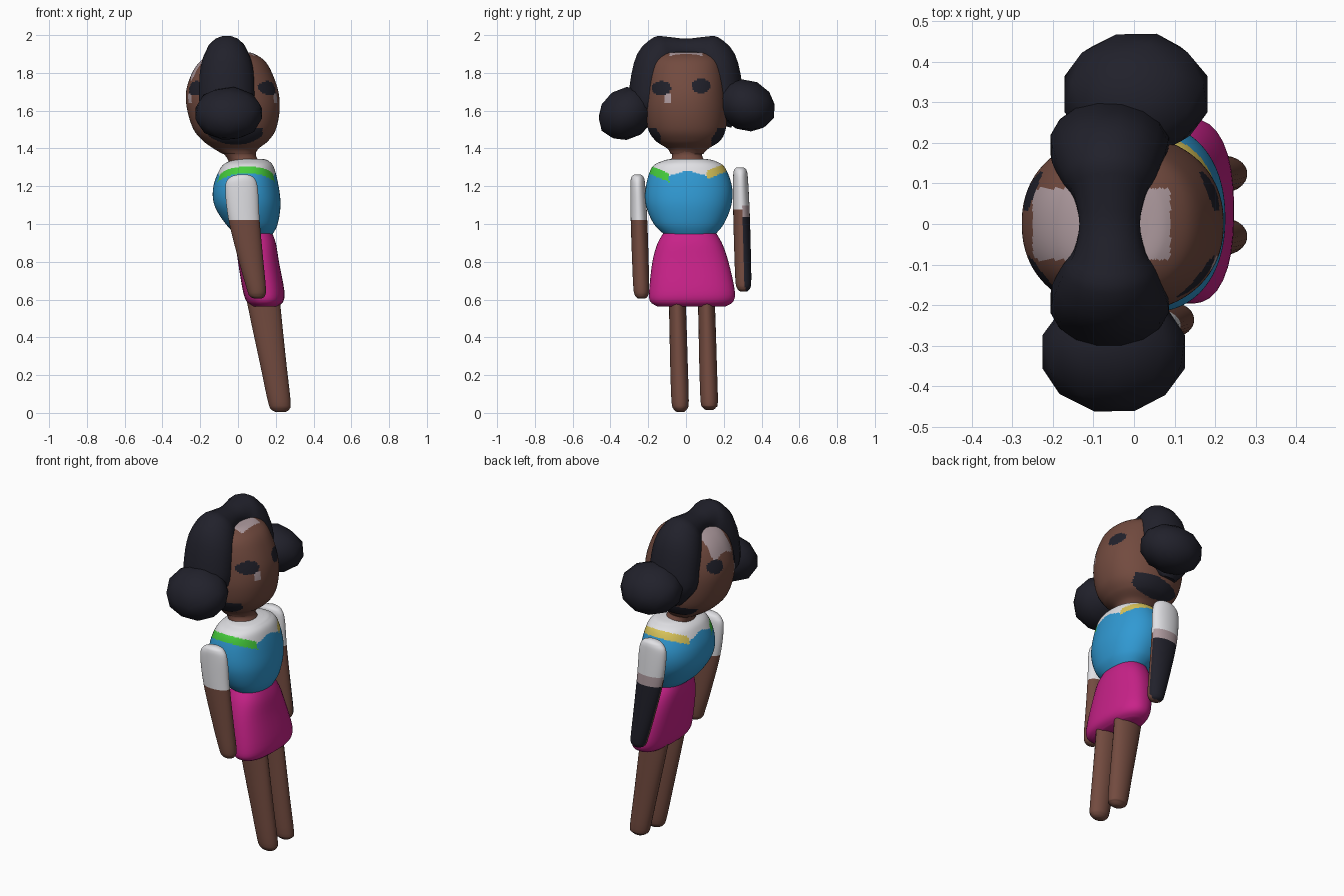
import bpy, bmesh, math
from mathutils import Vector, Matrix

if "Cube" in bpy.data.objects:
    bpy.data.objects.remove(bpy.data.objects["Cube"])

COLOURS = [("skin_brown", (.17, .070, .050)), ("black", (.015, .015, .024)),
           ("white", (.75, .75, .78)), ("blue", (.03, .32, .65)),
           ("magenta", (.58, .016, .25)), ("green", (.06, .61, .045)),
           ("yellow", (.68, .54, .10)), ("pale_pink", (.43, .33, .35))]
MATS = []
for name, c in COLOURS:
    m = bpy.data.materials.new(name)
    m.diffuse_color = (*c, 1)
    m.use_nodes = True
    m.node_tree.nodes["Principled BSDF"].inputs["Base Color"].default_value = m.diffuse_color
    MATS.append(m)
SKIN, BLACK, WHITE, BLUE, MAGENTA, GREEN, YELLOW, PINK = range(8)


def finish(name, bm, rule, angle=60):
    """Turn the bmesh into an object, colouring faces by rule(centre, normal)."""
    bmesh.ops.recalc_face_normals(bm, faces=bm.faces)
    for f in bm.faces:
        f.material_index = rule(f.calc_center_median(), f.normal) if callable(rule) else rule
    me = bpy.data.meshes.new(name)
    bm.to_mesh(me)
    bm.free()
    for m in MATS:
        me.materials.append(m)
    ob = bpy.data.objects.new(name, me)
    bpy.context.collection.objects.link(ob)
    bpy.context.view_layer.objects.active = ob
    ob.select_set(True)
    bpy.ops.object.shade_smooth_by_angle(angle=math.radians(angle))
    ob.select_set(False)
    return ob


def spline(keys, steps):
    """Catmull-Rom interpolation of section tuples."""
    out = []
    for i in range(len(keys) - 1):
        p = [keys[max(i - 1, 0)], keys[i], keys[i + 1], keys[min(i + 2, len(keys) - 1)]]
        for s in range(steps):
            t = s / steps
            out.append([b + .5 * t * (c - a + t * (2 * a - 5 * b + 4 * c - d + t * (3 * (b - c) + d - a)))
                        for a, b, c, d in zip(*p)])
    return out + [list(keys[-1])]


def loft(name, keys, rule, sides=32, steps=4, power=2.0):
    """Skin rings given as centre(3), u axis(3), v axis(3)."""
    bm = bmesh.new()
    rings = []
    for k in spline(keys, steps):
        c, u, v = Vector(k[:3]), Vector(k[3:6]), Vector(k[6:])
        ring = []
        for i in range(sides):
            a = 2 * math.pi * (i + .5) / sides
            ca, sa = math.cos(a), math.sin(a)
            r = (abs(ca) ** power + abs(sa) ** power) ** (-1 / power)
            ring.append(bm.verts.new(c + (u * ca + v * sa) * r))
        rings.append(ring)
    for a, b in zip(rings, rings[1:]):
        for i in range(sides):
            j = (i + 1) % sides
            bm.faces.new((a[i], a[j], b[j], b[i]))
    bm.faces.new(rings[0])
    bm.faces.new(rings[-1])
    return finish(name, bm, rule)


def span(z, x0, x1, y0, y1):
    """Horizontal section from its x and y limits."""
    return ((x0 + x1) / 2, (y0 + y1) / 2, z, (x1 - x0) / 2, 0, 0, 0, (y1 - y0) / 2, 0)


# Head, with the face painted on both front and back
def head_rule(c, n):
    if abs(c.x + .03) > .08:
        for ey, ez in ((-.13, 1.72), (.08, 1.73)):
            if ((c.y - ey) / .05) ** 2 + ((c.z - ez) / .038) ** 2 < 1:
                return BLACK
        if abs(c.y + .093) < .018 and abs(c.z - 1.667) < .024:
            return PINK
    if abs(c.y) > .135 and 1.40 < c.z < 1.505 - .15 * max(0, -c.x) and -.18 < c.x < .13:
        return BLACK
    if -.25 < c.x < .09 and abs(c.y) < .088 and c.z > 1.76:
        return PINK
    return SKIN


loft("head", [span(1.91, -.07, .03, -.06, .06), span(1.903, -.13, .08, -.125, .125),
              span(1.865, -.195, .14, -.175, .175), span(1.80, -.243, .18, -.20, .20),
              span(1.70, -.275, .214, -.213, .215), span(1.60, -.268, .22, -.217, .22),
              span(1.50, -.235, .20, -.20, .21), span(1.44, -.185, .16, -.16, .18),
              span(1.40, -.13, .11, -.10, .12), span(1.37, -.08, .09, -.08, .09)],
     head_rule, sides=144, steps=12, power=2.2)
loft("neck", [span(1.41, -.11, .11, -.10, .11), span(1.37, -.075, .095, -.075, .085),
              span(1.33, -.05, .11, -.08, .10), span(1.28, -.05, .12, -.08, .10)], SKIN, sides=20)

# Hair band arching over the head, with lobes at each side
half = [(.07, 1.91, 20, .088, .09), (.11, 1.89, 32, .118, .115), (.16, 1.82, 50, .13, .14),
        (.19, 1.73, 85, .11, .148), (.20, 1.62, 97, .10, .14), (.20, 1.52, 105, .04, .06)]
mid = (0, 1.92, 0, .062, .076)
band = [(-y, z, -a, r, w) for y, z, a, r, w in reversed(half)] + [mid] + half
loft("hair_band",
     [(-.06, y, z, w, 0, 0, 0, r * math.sin(math.radians(a)), r * math.cos(math.radians(a)))
      for y, z, a, r, w in band], BLACK, sides=16, steps=3)

# Hair bunches
for side, loc, tilt in (("right", (-.05, -.315, 1.585), 35), ("left", (.005, .32, 1.628), -25)):
    bm = bmesh.new()
    bmesh.ops.create_icosphere(bm, subdivisions=2, radius=1)
    M = Matrix.Translation(loc) @ Matrix.Rotation(math.radians(tilt), 4, 'X') \
        @ Matrix.Diagonal((.185, .16, .135, 1))
    bmesh.ops.transform(bm, matrix=M, verts=bm.verts)
    finish("hair_bunch_" + side, bm, BLACK)


# Top, with a coloured shoulder stripe under a white yoke
def top_rule(c, n):
    ay = abs(c.y - .01)
    if ay < .10:
        return WHITE if c.z > 1.278 - .3 * max(0, ay - .02) else BLUE
    low = 1.223 + .42 * (ay - .1) + (.012 if c.y > 0 else 0)
    if c.z < low:
        return BLUE
    if c.z > low + .045:
        return WHITE
    return GREEN if c.y < 0 else YELLOW


loft("top", [span(1.345, .0, .13, -.07, .10), span(1.335, -.04, .16, -.12, .15),
             span(1.30, -.09, .19, -.18, .205), span(1.20, -.13, .215, -.212, .243),
             span(1.10, -.125, .225, -.212, .24), span(1.00, -.065, .21, -.17, .20),
             span(.94, .0, .18, -.11, .15)], top_rule, sides=144, steps=16, power=2.2)

# Skirt
loft("skirt", [span(.965, -.01, .175, -.11, .15), span(.90, -.012, .20, -.15, .19),
               span(.80, .0, .217, -.178, .225), span(.65, .025, .245, -.195, .258),
               span(.59, .045, .24, -.19, .25), span(.563, .075, .21, -.15, .21)],
     MAGENTA, sides=36, power=2.4)

# Legs
for side, y in (("right", -.047), ("left", .107)):
    def leg(z, x0, x1, r, drift):
        return span(z, x0, x1, y + drift - r, y + drift + r)
    z0 = .004 if y < 0 else .014
    loft("leg_" + side, [leg(.62, .04, .22, .045, 0), leg(.45, .075, .237, .046, .005),
                         leg(.25, .118, .258, .047, .01), leg(.06, .158, .279, .046, .016),
                         leg(z0 + .015, .175, .272, .035, .017), leg(z0, .20, .25, .018, .017)],
         SKIN, sides=24)


# Arms with white sleeves
def right_arm_rule(c, n):
    return WHITE if c.z > 1.025 else SKIN


def left_arm_rule(c, n):
    if n.y > .25 and c.z < 1.10:
        return PINK if c.z > 1.03 else BLACK
    return WHITE if c.z > 1.08 else SKIN


for side, y, drift, dz, rule in (("right", -.257, .022, 0, right_arm_rule),
                                 ("left", .287, .018, .038, left_arm_rule)):
    def arm(z, x0, x1, r):
        cy = y + drift * (1.26 - z) / .65
        return span(z + dz, x0, x1, cy - r, cy + r)
    loft("arm_" + side, [arm(1.262, .0, .05, .018), arm(1.245, -.045, .085, .034),
                         arm(1.19, -.068, .105, .04), arm(1.02, -.05, .115, .044),
                         arm(.80, .005, .135, .044), arm(.66, .045, .148, .042),
                         arm(.62, .06, .143, .034), arm(.605, .085, .125, .018)],
         rule, sides=28, steps=10)
